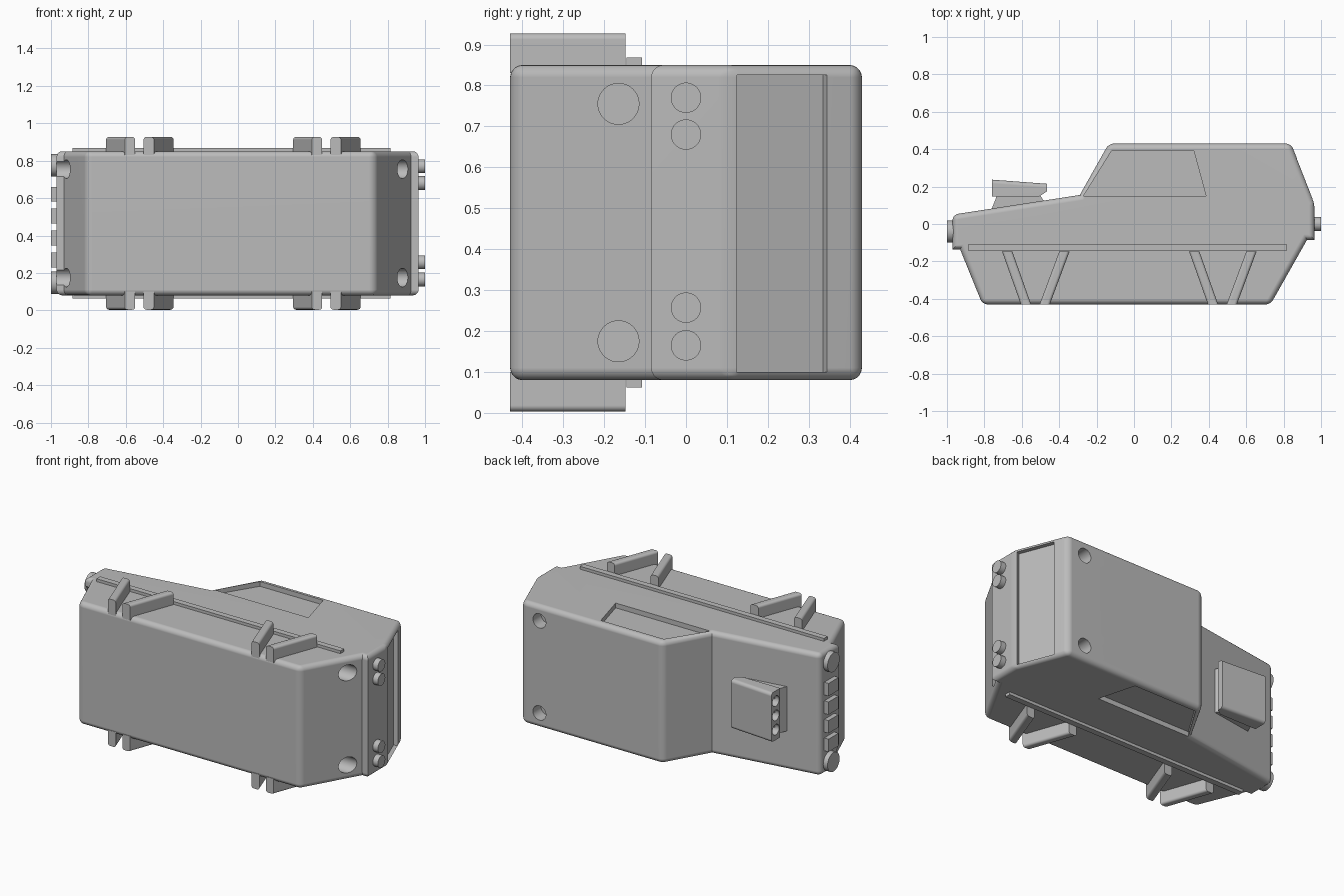
import bpy, bmesh, math
from mathutils import Vector, Matrix

if "Cube" in bpy.data.objects:
    bpy.data.objects.remove(bpy.data.objects["Cube"], do_unlink=True)

grey = bpy.data.materials.new("plain_grey")
grey.use_nodes = True
COLOUR = (0.5, 0.5, 0.5, 1)
grey.diffuse_color = COLOUR
grey.node_tree.nodes["Principled BSDF"].inputs["Base Color"].default_value = COLOUR

Z0, Z1, ZM = 0.08, 0.85, 0.465   # flanks and middle of the hull


def finish(name, bm):
    bmesh.ops.recalc_face_normals(bm, faces=bm.faces)
    mesh = bpy.data.meshes.new(name)
    bm.to_mesh(mesh)
    bm.free()
    obj = bpy.data.objects.new(name, mesh)
    bpy.context.collection.objects.link(obj)
    mesh.materials.append(grey)
    return obj


def prism(name, pts, z0, z1, bevel=0, pick=None):
    """Extrude an outline in x, y from z0 to z1 and round the picked edges."""
    bm = bmesh.new()
    face = bm.faces.new([bm.verts.new((x, y, z0)) for x, y in pts])
    ext = bmesh.ops.extrude_face_region(bm, geom=[face])["geom"]
    for v in ext:
        if isinstance(v, bmesh.types.BMVert):
            v.co.z = z1
    bmesh.ops.recalc_face_normals(bm, faces=bm.faces)
    if bevel:
        edges = [e for e in bm.edges if pick is None or pick(*e.verts)]
        bmesh.ops.bevel(bm, geom=edges, offset=bevel, segments=5,
                        profile=0.5, affect='EDGES', clamp_overlap=False)
    return finish(name, bm)


def disc(name, axis, centre, radius, length):
    """Cylinder centred on a point and lying along an axis."""
    bm = bmesh.new()
    turn = Vector((0, 0, 1)).rotation_difference(Vector(axis)).to_matrix().to_4x4()
    bmesh.ops.create_cone(bm, cap_ends=True, segments=40, radius1=radius,
                          radius2=radius, depth=length,
                          matrix=Matrix.Translation(centre) @ turn)
    return finish(name, bm)


def rect(x0, x1, y0, y1):
    return [(x0, y0), (x1, y0), (x1, y1), (x0, y1)]


def cut(target, cutters):
    bpy.context.view_layer.objects.active = target
    for c in cutters:
        c.hide_render = True
        mod = target.modifiers.new("cut", 'BOOLEAN')
        mod.operation, mod.solver, mod.object = 'DIFFERENCE', 'EXACT', c
        bpy.ops.object.modifier_apply(modifier=mod.name)
        bpy.data.objects.remove(c, do_unlink=True)


# Hull: one side outline extruded across the width
outline = [(-0.81, -0.43), (0.73, -0.43), (0.925, -0.085), (0.965, -0.085),
           (0.965, 0.11), (0.84, 0.43), (-0.135, 0.43), (-0.29, 0.155),
           (-0.97, 0.05), (-0.97, -0.135), (-0.93, -0.135)]


def hull_edge(a, b):
    if abs(a.co.z - b.co.z) < 0.01:
        return True
    # corners left sharp: windscreen crease and both lips
    x, y = a.co.x, a.co.y
    return not (y < -0.08 and y > -0.2) and not (-0.3 < x < -0.28)


hull = prism("hull", outline, Z0, Z1, 0.03, hull_edge)

# Side and rear window recesses
window = [(-0.27, 0.15), (0.385, 0.15), (0.32, 0.39), (-0.12, 0.39)]
cutters = [prism("side_window_cutter", window, Z1 - 0.03, Z1 + 0.1),
           prism("side_window_cutter", window, Z0 - 0.1, Z0 + 0.03)]
normal = Vector((0.931, 0.364))
low, high = Vector((0.959, 0.125)), Vector((0.873, 0.345))
rear = [low - normal * 0.027, low + normal * 0.1,
        high + normal * 0.1, high - normal * 0.027]
cutters.append(prism("rear_window_cutter", [tuple(p) for p in rear], 0.1, 0.825))

# Round sockets in the sloped ends and in the roof
for z in (0.175, 0.755):
    for x in (-0.9, 0.88):
        cutters.append(disc("end_socket_cutter", (1, 0, 0), (x, -0.165, z), 0.05, 0.2))
    cutters.append(disc("roof_socket_cutter", (0, 1, 0), (0.72, 0.45, z), 0.045, 0.2))
cut(hull, cutters)
parts = [hull]

# Lamps and grille
for z in (0.147, 0.775):
    parts.append(disc("headlight", (1, 0, 0), (-0.98, -0.04, z), 0.06, 0.04))
for z in (0.165, 0.257, 0.68, 0.77):
    parts.append(disc("tail_light", (1, 0, 0), (0.98, 0, z), 0.037, 0.04))
for i in range(4):
    z = ZM + (i - 1.5) * 0.117 - 0.02
    parts.append(prism("grille_block", rect(-1, -0.96, -0.09, 0.01), z - 0.04, z + 0.04))

# Side rails and slanted struts on both flanks
struts = [(-0.705, -0.605), (-0.4, -0.505), (0.295, 0.395), (0.6, 0.495)]
for side in (-1, 1):
    face = ZM + side * (Z1 - Z0) / 2
    inner = face - side * 0.02
    parts.append(prism("side_rail", rect(-0.885, 0.815, -0.145, -0.108),
                       inner, face + side * 0.018))
    for top, foot in struts:
        outer = face + side * 0.077
        shape = [(foot, -0.43), (foot + 0.055, -0.43),
                 (top + 0.055, -0.148), (top, -0.148)]
        parts.append(prism("strut", shape, inner, outer, 0.015,
                           lambda a, b, o=outer: abs(a.co.z - o) < 0.001
                           and abs(b.co.z - o) < 0.001
                           and abs(a.co.y - b.co.y) > 0.1))

# Launcher with three bores on the bonnet
parts.append(prism("launcher_base", [(-0.765, 0.07), (-0.475, 0.11), (-0.505, 0.16),
                                     (-0.73, 0.16)], ZM - 0.14, ZM + 0.14))
launcher = prism("launcher", [(-0.76, 0.148), (-0.505, 0.148), (-0.465, 0.175),
                              (-0.465, 0.215), (-0.76, 0.237)],
                 ZM - 0.155, ZM + 0.155, 0.02,
                 lambda a, b: min(a.co.y, b.co.y) > 0.2 and abs(a.co.x - b.co.x) > 0.1)
cut(launcher, [disc("bore_cutter", (1, 0, 0), (-0.76, 0.192, ZM + k * 0.09), 0.033, 0.3)
               for k in (-1, 0, 1)])
parts.append(launcher)

# Smooth the rounded edges and keep the flat faces flat
for obj in parts:
    bpy.ops.object.select_all(action='DESELECT')
    obj.select_set(True)
    bpy.context.view_layer.objects.active = obj
    bpy.ops.object.shade_smooth_by_angle(angle=math.radians(25))
    obj.modifiers.new("flat_faces", 'WEIGHTED_NORMAL').keep_sharp = True
